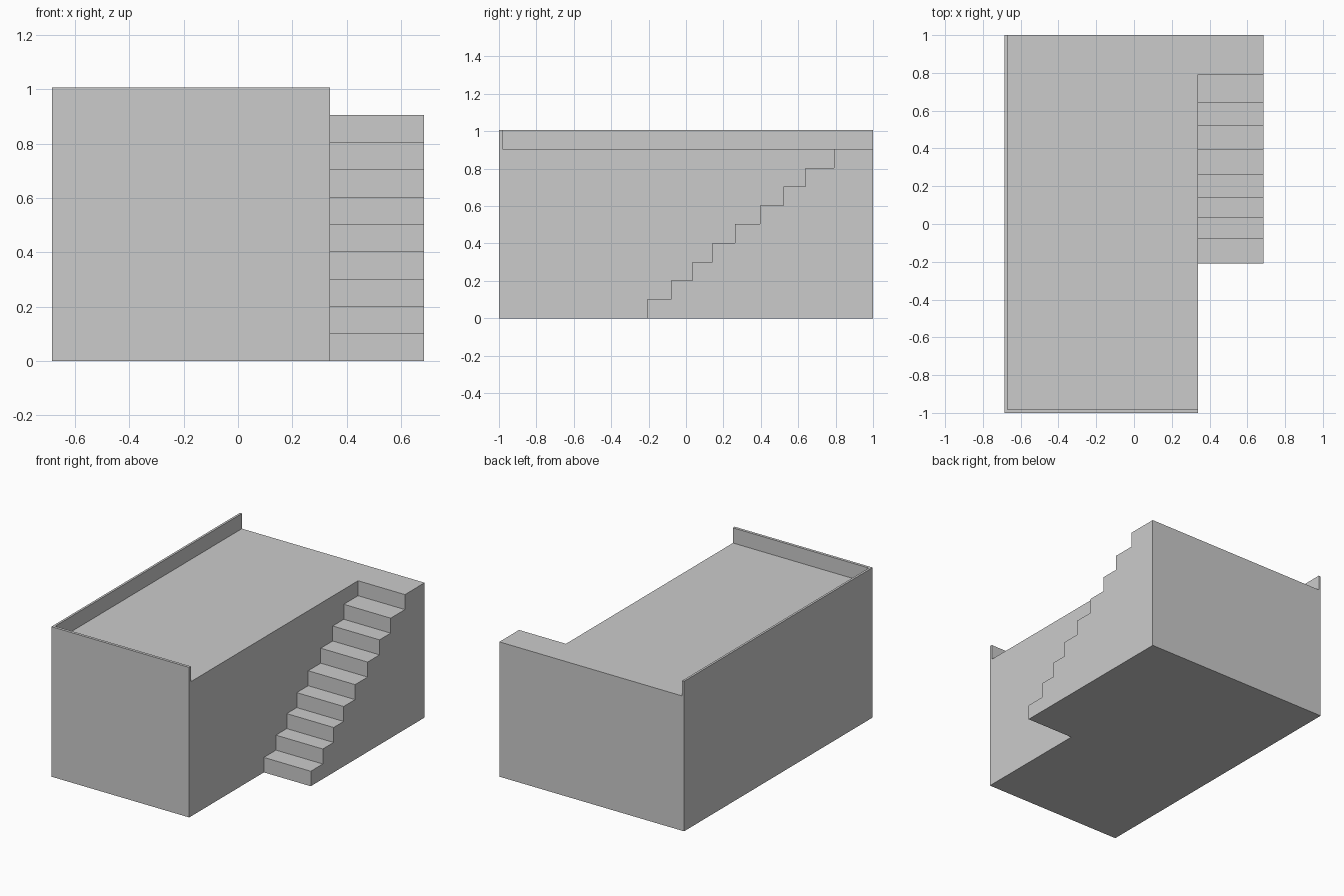
import bpy
import bmesh
from mathutils import Vector

if "Cube" in bpy.data.objects:
    bpy.data.objects.remove(bpy.data.objects["Cube"])

HALF_X = 0.686       # overall half width
WALL_X = 0.338       # right face of the platform
FLOOR_Z = 0.905      # deck height
TOP_Z = 1.007        # parapet height


def prism(name, points, extrusion):
    """Closed solid: a flat outline swept along a vector."""
    bm = bmesh.new()
    face = bm.faces.new([bm.verts.new(p) for p in points])
    swept = bmesh.ops.extrude_face_region(bm, geom=[face], use_keep_orig=True)
    verts = [g for g in swept["geom"] if isinstance(g, bmesh.types.BMVert)]
    bmesh.ops.translate(bm, verts=verts, vec=Vector(extrusion))
    bmesh.ops.recalc_face_normals(bm, faces=bm.faces)
    mesh = bpy.data.meshes.new(name)
    bm.to_mesh(mesh)
    bm.free()
    obj = bpy.data.objects.new(name, mesh)
    bpy.context.collection.objects.link(obj)
    return obj


def merge(target, part):
    """Union a part into the target and remove the leftover."""
    mod = target.modifiers.new("union", 'BOOLEAN')
    mod.operation = 'UNION'
    mod.solver = 'EXACT'
    mod.object = part
    bpy.context.view_layer.objects.active = target
    bpy.ops.object.modifier_apply(modifier=mod.name)
    bpy.data.objects.remove(part, do_unlink=True)


# Main block
platform = prism("platform_with_stairs",
                 [(-HALF_X, -1, 0), (WALL_X, -1, 0), (WALL_X, 1, 0), (-HALF_X, 1, 0)],
                 (0, 0, FLOOR_Z))

# Stair flight: stepped side profile, last tread is the landing
risers = [-0.208, -0.080, 0.035, 0.141, 0.262, 0.395, 0.522, 0.640, 0.791]
rise = FLOOR_Z / len(risers)
profile = [(1, 0)]
for i, y in enumerate(risers):
    profile += [(y, i * rise), (y, (i + 1) * rise)]
profile.append((1, FLOOR_Z))
stairs = prism("stairs", [(WALL_X, y, z) for y, z in profile],
               (HALF_X - WALL_X, 0, 0))

# Thin L-shaped parapet along the left and front edges
inner_x, inner_y = -0.671, -0.981
outline = [(-HALF_X, 1), (-HALF_X, -1), (WALL_X, -1),
           (WALL_X, inner_y), (inner_x, inner_y), (inner_x, 1)]
parapet = prism("parapet", [(x, y, FLOOR_Z) for x, y in outline],
                (0, 0, TOP_Z - FLOOR_Z))

# One solid body without inner faces
merge(platform, stairs)
merge(platform, parapet)

# Clean up coplanar seams
bm = bmesh.new()
bm.from_mesh(platform.data)
bmesh.ops.remove_doubles(bm, verts=bm.verts, dist=1e-4)
bmesh.ops.dissolve_limit(bm, angle_limit=0.01, verts=bm.verts, edges=bm.edges)
bm.to_mesh(platform.data)
bm.free()
